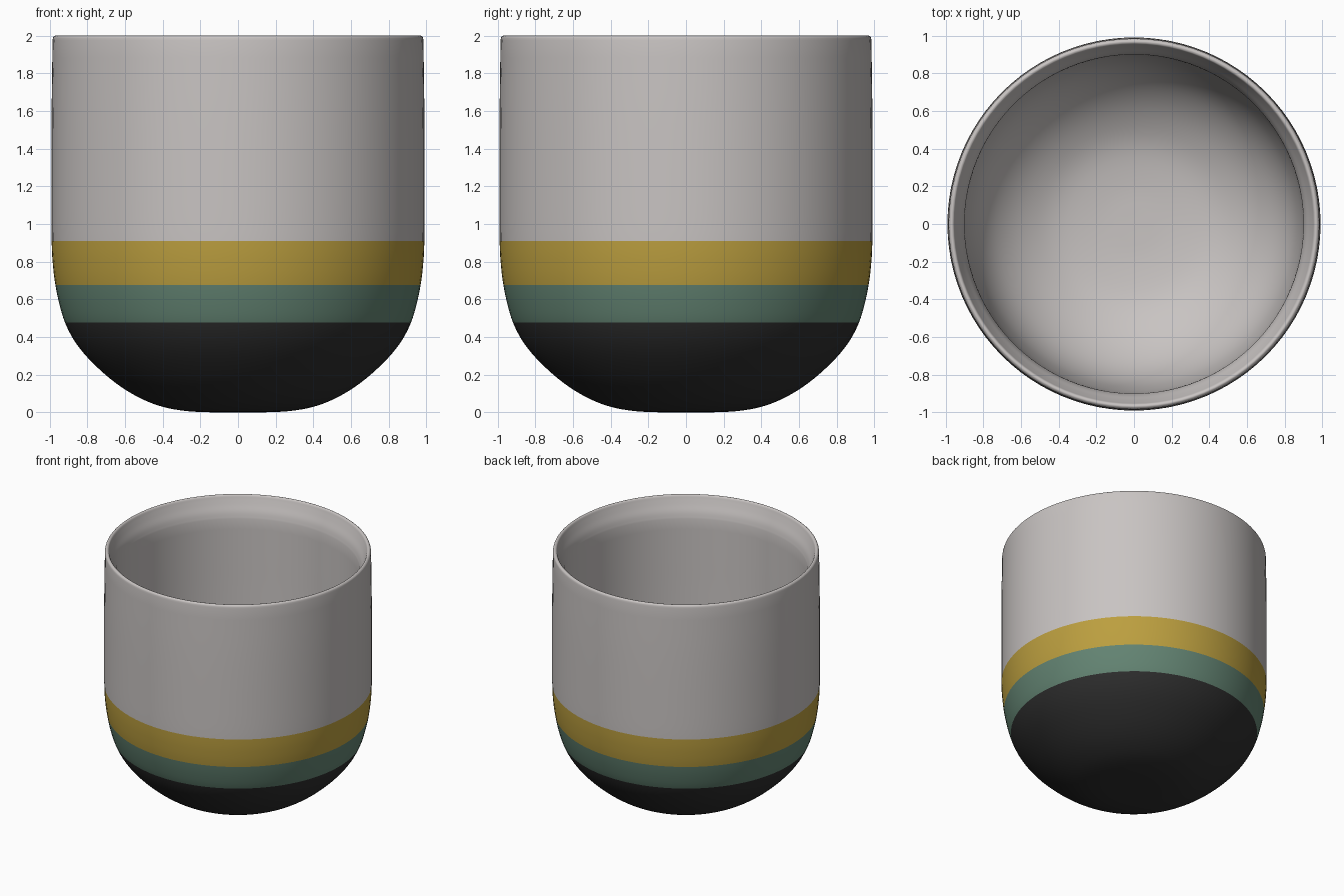
import bpy, bmesh, math
from mathutils import Vector

if "Cube" in bpy.data.objects:
    bpy.data.objects.remove(bpy.data.objects["Cube"])

SIDES = 96
STEPS = 4


def material(name, rgb):
    m = bpy.data.materials.new(name)
    m.diffuse_color = (*rgb, 1)
    m.use_nodes = True
    m.node_tree.nodes["Principled BSDF"].inputs["Base Color"].default_value = m.diffuse_color
    return m


def spline(points):
    """Catmull-Rom curve passing through every profile point."""
    p = [Vector(q) for q in points]
    p = [2 * p[0] - p[1]] + p + [2 * p[-1] - p[-2]]
    out = []
    for a, b, c, d in zip(p, p[1:], p[2:], p[3:]):
        for k in range(STEPS):
            t = k / STEPS
            out.append(0.5 * (2 * b + (c - a) * t + (2 * a - 5 * b + 4 * c - d) * t ** 2
                              + (3 * b - a - 3 * c + d) * t ** 3))
    return out + [p[-2]]


# Profiles as (radius, height)
outer = [(0, 0), (0.15, 0.001), (0.28, 0.008), (0.4, 0.03), (0.5, 0.067), (0.6, 0.122),
         (0.7, 0.197), (0.8, 0.293), (0.87, 0.383), (0.918, 0.477), (0.948, 0.575),
         (0.969, 0.677), (0.982, 0.78), (0.989, 0.91), (0.99, 1.2), (0.989, 1.6), (0.984, 1.975)]
rim = [(0.984, 1.975), (0.981, 1.99), (0.972, 1.999), (0.963, 1.999), (0.955, 1.992), (0.947, 1.97),
       (0.932, 1.93), (0.912, 1.88), (0.9, 1.83)]
inner = [(0.9, 1.83), (0.899, 1.5), (0.898, 1.2), (0.895, 0.95), (0.88, 0.75), (0.845, 0.56),
         (0.78, 0.41), (0.68, 0.29), (0.55, 0.195), (0.4, 0.13), (0.2, 0.1), (0, 0.095)]
profile = spline(outer) + spline(rim)[1:] + spline(inner)[1:]

# Spin the profile into a closed cup wall
bm = bmesh.new()
rings = []
for r, z in profile:
    if r < 1e-5:
        rings.append([bm.verts.new((0, 0, z))])
    else:
        rings.append([bm.verts.new((r * math.cos(2 * math.pi * i / SIDES),
                                    r * math.sin(2 * math.pi * i / SIDES), z)) for i in range(SIDES)])

outer_count = len(spline(outer)) - 1
for k, (low, high) in enumerate(zip(rings, rings[1:])):
    mid = (profile[k].y + profile[k + 1].y) / 2
    # Painted bands on the outside, chosen by height
    band = 0
    if k < outer_count:
        band = 3 if mid < 0.477 else 2 if mid < 0.677 else 1 if mid < 0.91 else 0
    for i in range(SIDES):
        j = (i + 1) % SIDES
        if len(low) == 1:
            f = bm.faces.new((low[0], high[j], high[i]))
        elif len(high) == 1:
            f = bm.faces.new((low[i], low[j], high[0]))
        else:
            f = bm.faces.new((low[i], low[j], high[j], high[i]))
        f.material_index = band
        f.smooth = True
bmesh.ops.recalc_face_normals(bm, faces=bm.faces)

mesh = bpy.data.meshes.new("cup_body")
bm.to_mesh(mesh)
bm.free()
cup = bpy.data.objects.new("cup_body", mesh)
bpy.context.collection.objects.link(cup)
for name, rgb in (("pale_grey", (0.58, 0.55, 0.54)), ("mustard_yellow", (0.50, 0.345, 0.05)),
                  ("sage_green", (0.125, 0.23, 0.17)), ("charcoal", (0.027, 0.027, 0.027))):
    mesh.materials.append(material(name, rgb))
